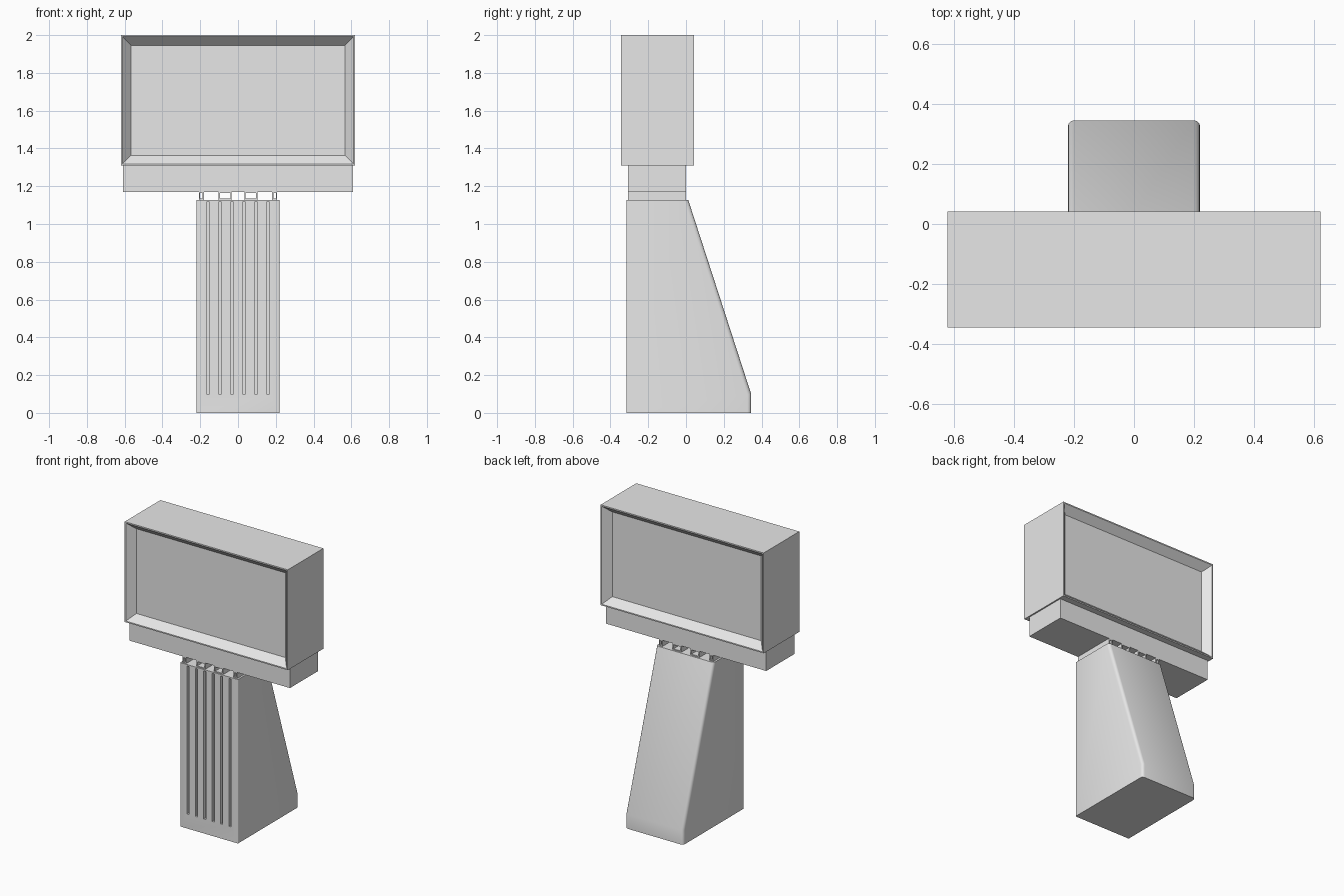
import bpy, bmesh

if "Cube" in bpy.data.objects:
    bpy.data.objects.remove(bpy.data.objects["Cube"], do_unlink=True)

grey = bpy.data.materials.new("light_grey")
grey.use_nodes = True
grey.diffuse_color = (0.8, 0.8, 0.8, 1)
grey.node_tree.nodes["Principled BSDF"].inputs["Base Color"].default_value = (0.8, 0.8, 0.8, 1)


def make_object(name, bm):
    bmesh.ops.recalc_face_normals(bm, faces=bm.faces)
    mesh = bpy.data.meshes.new(name)
    bm.to_mesh(mesh)
    bm.free()
    mesh.materials.append(grey)
    obj = bpy.data.objects.new(name, mesh)
    bpy.context.collection.objects.link(obj)
    return obj


def add_box(bm, x, y, z):
    """Add a box from (low, high) pairs."""
    verts = bmesh.ops.create_cube(bm, size=1)["verts"]
    for v in verts:
        for i, (low, high) in enumerate((x, y, z)):
            v.co[i] = low if v.co[i] < 0 else high


# Sign cabinet with a narrow rim and sloped recess on front and back
bm = bmesh.new()
add_box(bm, (-0.62, 0.62), (-0.345, 0.042), (1.31, 2.0))
bm.normal_update()
panels = [f for f in bm.faces if abs(f.normal.y) > 0.9]
bmesh.ops.inset_individual(bm, faces=panels, thickness=0.012)
bmesh.ops.inset_individual(bm, faces=panels, thickness=0.064, depth=-0.05)
make_object("sign_cabinet", bm)

# Ledge under the cabinet
bm = bmesh.new()
add_box(bm, (-0.61, 0.61), (-0.307, 0.0), (1.17, 1.31))
make_object("cabinet_ledge", bm)

# Open rectangular tubes carrying the ledge
WALL = 0.007
for i, (left, right) in enumerate(((-0.207, -0.18), (-0.102, -0.034),
                                   (0.034, 0.102), (0.18, 0.207))):
    bm = bmesh.new()
    low, high = 1.127, 1.17
    y = (-0.307, 0.0)
    for x in ((left, left + WALL), (right - WALL, right)):
        add_box(bm, x, y, (low, high))
    for z in ((low, low + WALL), (high - WALL, high)):
        add_box(bm, (left + WALL, right - WALL), y, z)
    make_object(f"support_tube_{i + 1}", bm)

# Tapered pedestal from a side profile, its long edges softened
profile = [(-0.315, 0), (0.345, 0), (0.345, 0.1), (0.012, 1.127), (-0.315, 1.127)]
bm = bmesh.new()
side = bm.faces.new([bm.verts.new((-0.22, y, z)) for y, z in profile])
extruded = bmesh.ops.extrude_face_region(bm, geom=[side])["geom"]
bmesh.ops.translate(bm, vec=(0.44, 0, 0),
                    verts=[g for g in extruded if isinstance(g, bmesh.types.BMVert)])
bmesh.ops.recalc_face_normals(bm, faces=bm.faces)


def upright_edges(front):
    found = []
    for e in bm.edges:
        a, b = e.verts
        if abs(a.co.x - b.co.x) < 0.01 and abs(a.co.z - b.co.z) > 0.05:
            if (a.co.y + b.co.y < -0.5) == front:
                found.append(e)
    return found


for front, radius in ((False, 0.02), (True, 0.006)):
    bmesh.ops.bevel(bm, geom=upright_edges(front), offset=radius, segments=3,
                    profile=0.5, affect='EDGES')
pedestal = make_object("pedestal", bm)

# Six vertical grooves in the pedestal front
bm = bmesh.new()
for i in range(6):
    x = (i - 2.5) * 0.064
    add_box(bm, (x - 0.008, x + 0.008), (-0.4, -0.295), (0.1, 1.117))
cutter = make_object("groove_cutter", bm)
cutter.hide_render = True
boolean = pedestal.modifiers.new("grooves", 'BOOLEAN')
boolean.operation = 'DIFFERENCE'
boolean.solver = 'EXACT'
boolean.object = cutter
for obj in bpy.context.selected_objects:
    obj.select_set(False)
bpy.context.view_layer.objects.active = pedestal
pedestal.select_set(True)
bpy.ops.object.modifier_apply(modifier="grooves")
bpy.data.objects.remove(cutter, do_unlink=True)
bpy.ops.object.shade_smooth_by_angle(angle=0.6)
